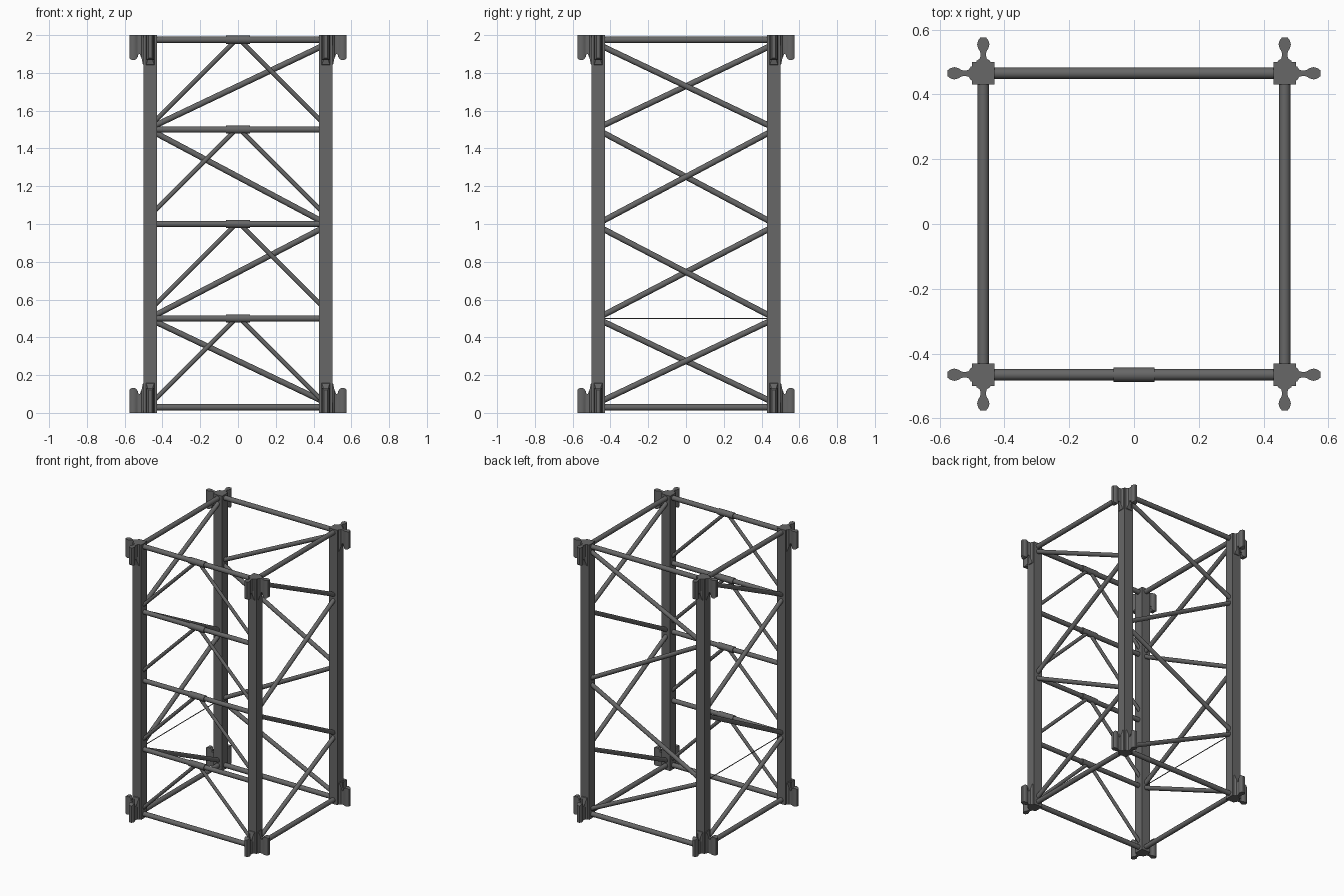
import bpy, bmesh, math
from mathutils import Vector, Matrix

cube = bpy.data.objects.get("Cube")
if cube:
    bpy.data.objects.remove(cube, do_unlink=True)

steel = bpy.data.materials.new("dark_grey_steel")
steel.use_nodes = True
grey = (0.135, 0.135, 0.135, 1)
steel.diffuse_color = grey
steel.node_tree.nodes["Principled BSDF"].inputs["Base Color"].default_value = grey

P = 0.465       # post centre offset
H = 0.035       # post half width
IN = P - H      # inner face of the posts


def finish(bm, name):
    bmesh.ops.recalc_face_normals(bm, faces=bm.faces)
    mesh = bpy.data.meshes.new(name)
    bm.to_mesh(mesh)
    bm.free()
    mesh.materials.append(steel)
    ob = bpy.data.objects.new(name, mesh)
    bpy.context.collection.objects.link(ob)
    bpy.ops.object.select_all(action='DESELECT')
    ob.select_set(True)
    bpy.context.view_layer.objects.active = ob
    bpy.ops.object.shade_smooth_by_angle(angle=math.radians(35))
    return ob


def tube(name, a, b, radius, sides=12):
    a, b = Vector(a), Vector(b)
    turn = (b - a).to_track_quat('Z', 'Y').to_matrix().to_4x4()
    bm = bmesh.new()
    bmesh.ops.create_cone(bm, cap_ends=True, segments=sides, radius1=radius, radius2=radius,
                          depth=(b - a).length, matrix=Matrix.Translation((a + b) / 2) @ turn)
    return finish(bm, name)


def prism(bm, outline, heights):
    """Extrude a symmetric outline of (distance, half width); heights gives z at each distance."""
    loop = [(d, w, h) for (d, w), h in zip(outline, heights)]
    loop += [(d, -w, h) for d, w, h in reversed(loop)]
    low = [bm.verts.new((d, w, 0)) for d, w, h in loop]
    high = [bm.verts.new((d, w, h)) for d, w, h in loop]
    bm.faces.new(low)
    n = len(loop)
    for i in range(n):
        j = (i + 1) % n
        bm.faces.new((low[i], low[j], high[j], high[i]))
    # top as strips, so it may slope
    for i in range(n // 2 - 1):
        bm.faces.new((high[i], high[i + 1], high[n - 2 - i], high[n - 1 - i]))


def coupling_fin(name, origin, angle, flip):
    bm = bmesh.new()
    # flared root and narrow web
    prism(bm, [(-0.005, 0.024), (0.004, 0.02), (0.01, 0.011), (0.02, 0.008), (0.034, 0.01)],
          [0.16, 0.155, 0.125, 0.1, 0.105])
    # rounded bulb
    prism(bm, [(0.03, 0.008), (0.042, 0.016), (0.054, 0.019), (0.066, 0.016), (0.075, 0.009)],
          [0.115, 0.13, 0.132, 0.13, 0.122])
    m = Matrix.Translation(origin) @ Matrix.Rotation(angle, 4, 'Z')
    if flip:
        m = m @ Matrix.Scale(-1, 4, (0, 0, 1))
    bm.transform(m)
    finish(bm, name)


# corner posts and their coupling fins at both ends
for sx, side in ((1, "left"), (-1, "right")):
    for sy, end in ((-1, "front"), (1, "back")):
        bm = bmesh.new()
        bmesh.ops.create_cube(bm, size=1, matrix=Matrix.Translation((sx * P, sy * P, 1))
                              @ Matrix.Diagonal((2 * H, 2 * H, 2, 1)))
        finish(bm, f"{end}_{side}_post")
        for z, level in ((0, "bottom"), (2, "top")):
            label = f"{end}_{side}_{level}"
            coupling_fin(label + "_side_fin", (sx * (P + H), sy * P, z),
                         0 if sx > 0 else math.pi, z > 0)
            coupling_fin(label + "_end_fin", (sx * P, sy * (P + H), z),
                         sy * math.pi / 2, z > 0)

# frame rails round the bottom and the top
for z, level in ((0.03, "bottom"), (1.975, "top")):
    for s, end, side in ((-1, "front", "right"), (1, "back", "left")):
        tube(f"{end}_{level}_rail", (-P, s * P, z), (P, s * P, z), 0.0175)
        tube(f"{side}_{level}_rail", (s * P, -P, z), (s * P, P, z), 0.0175)

# front rungs with a sleeve and an inverted V of braces
for i, z in enumerate((0.5, 1.0, 1.5, 1.975)):
    if i < 3:
        tube(f"front_rung_{i}", (-P, -P, z), (P, -P, z), 0.0165)
    tube(f"front_sleeve_{i}", (-0.063, -P, z), (0.063, -P, z), 0.022)
    for s, side in ((1, "left"), (-1, "right")):
        tube(f"front_{side}_brace_{i}", (s * 0.015, -P, z - 0.005),
             (s * (IN + 0.01), -P, z - 0.43), 0.012)

# zigzag diagonals: each climbs between two post ends, on three faces
E = IN + 0.012
steps = ((0.065, 0.485), (0.975, 0.515), (1.015, 1.485), (1.94, 1.52))
for i, (za, zb) in enumerate(steps):
    tube(f"back_diagonal_{i}", (E, P, za), (-E, P, zb), 0.0155)
    tube(f"left_diagonal_{i}", (P, -E, za), (P, E, zb), 0.0155)
    tube(f"right_diagonal_{i}", (-P, E, za), (-P, -E, zb), 0.0155)

# thin tie rod on the right face
tube("right_tie_rod", (-P, -IN, 0.5), (-P, IN, 0.5), 0.003, 8)
